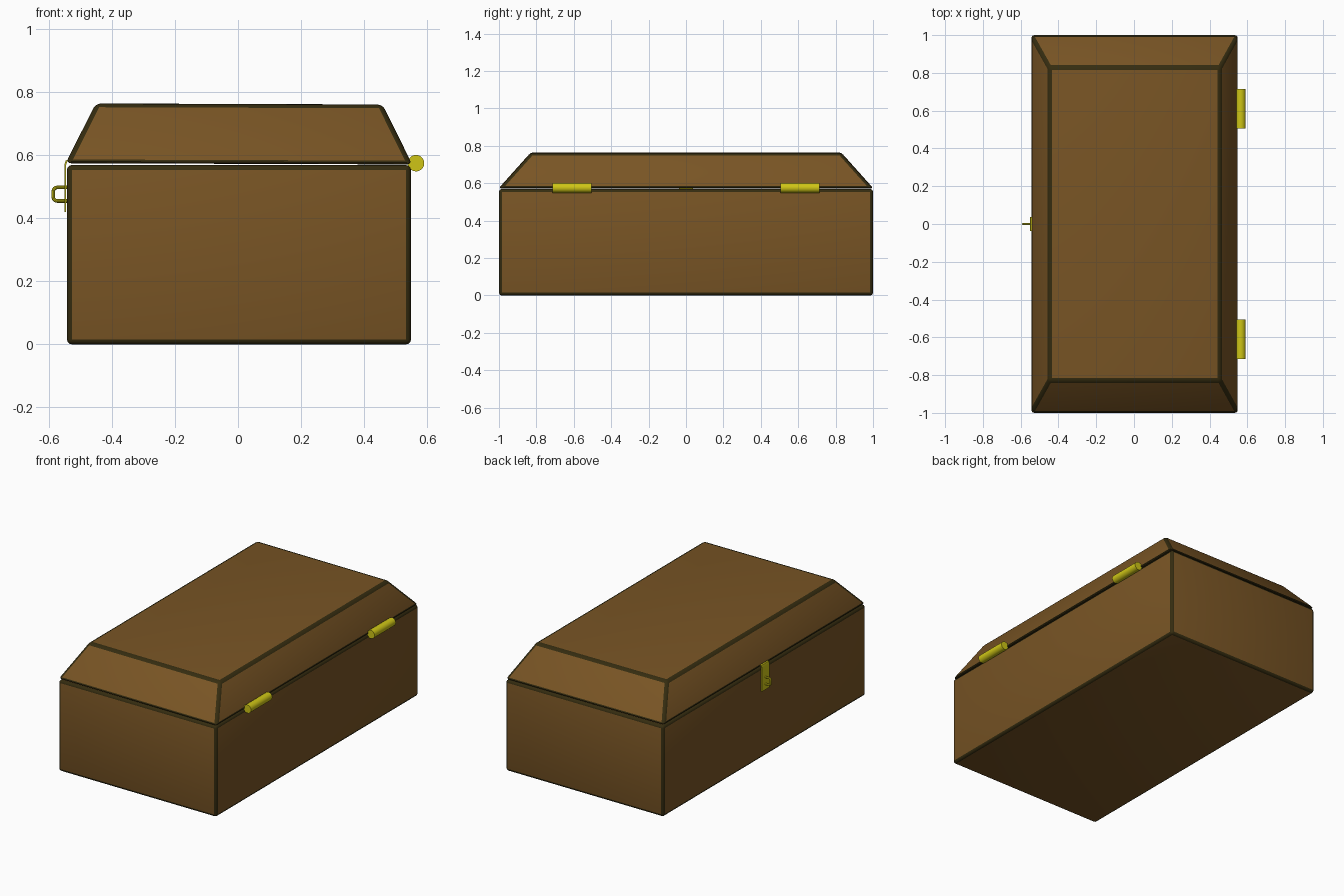
import bpy, bmesh, math
from mathutils import Matrix, Vector

old = bpy.data.objects.get("Cube")
if old:
    bpy.data.objects.remove(old, do_unlink=True)


def make_material(name, rgb):
    m = bpy.data.materials.new(name)
    m.use_nodes = True
    color = (*rgb, 1)
    m.diffuse_color = color
    m.node_tree.nodes["Principled BSDF"].inputs["Base Color"].default_value = color
    return m


WOOD = make_material("brown wood", (0.19, 0.09, 0.018))
TRIM = make_material("dark edge trim", (0.035, 0.025, 0.005))
BRASS = make_material("yellow brass", (0.62, 0.56, 0.008))


def add_object(name, bm, materials):
    bmesh.ops.recalc_face_normals(bm, faces=bm.faces)
    mesh = bpy.data.meshes.new(name)
    bm.to_mesh(mesh)
    bm.free()
    for m in materials:
        mesh.materials.append(m)
    ob = bpy.data.objects.new(name, mesh)
    bpy.context.collection.objects.link(ob)
    bpy.ops.object.select_all(action="DESELECT")
    ob.select_set(True)
    bpy.context.view_layer.objects.active = ob
    bpy.ops.object.shade_smooth_by_angle(angle=math.radians(35))
    return ob


def trimmed_block(name, base, top, z0, z1, tilt=0):
    """Tapered block whose rounded edges carry the dark trim."""
    bm = bmesh.new()
    bmesh.ops.create_cube(bm, size=2)
    for v in bm.verts:
        half, z = (top, z1) if v.co.z > 0 else (base, z0)
        v.co = (v.co.x * half[0] + CENTER, v.co.y * half[1], z)
    bmesh.ops.bevel(bm, geom=bm.edges[:], offset=0.016, segments=3,
                    profile=0.5, affect="EDGES", material=1)
    bmesh.ops.rotate(bm, verts=bm.verts, cent=(0.55, 0, z0),
                     matrix=Matrix.Rotation(math.radians(tilt), 3, "Y"))
    return add_object(name, bm, [WOOD, TRIM])


# Box and very slightly raised lid
CENTER = 0.003
trimmed_block("box_body", (0.546, 1), (0.546, 1), 0, 0.569)
trimmed_block("lid", (0.55, 1), (0.455, 0.83), 0.571, 0.761, tilt=0.2)

# Hinge barrels on the left side
for side, y in (("front", -0.61), ("back", 0.61)):
    bm = bmesh.new()
    bmesh.ops.create_cone(
        bm, cap_ends=True, segments=32, radius1=0.026, radius2=0.026, depth=0.21,
        matrix=Matrix.Translation((0.565, y, 0.575)) @ Matrix.Rotation(math.pi / 2, 4, "X"))
    add_object("hinge_" + side, bm, [BRASS])

# Hasp: thin strip bent over onto the lid
outer = [(-0.551, 0.42), (-0.551, 0.57), (-0.547, 0.583), (-0.535, 0.589)]
inner = [(-0.535, 0.583), (-0.542, 0.58), (-0.545, 0.57), (-0.545, 0.42)]
bm = bmesh.new()
face = bm.faces.new([bm.verts.new((x, -0.037, z)) for x, z in outer + inner])
extruded = bmesh.ops.extrude_face_region(bm, geom=[face])["geom"]
bmesh.ops.translate(bm, vec=(0, 0.074, 0),
                    verts=[g for g in extruded if isinstance(g, bmesh.types.BMVert)])
add_object("hasp", bm, [BRASS])

# Staple: round wire swept along a U with rounded corners
path = [Vector((-0.535, 0, 0.498))]
for turn in range(2):
    for i in range(5):
        a = math.pi / 2 + (turn + i / 4) * math.pi / 2
        z = 0.486 if turn == 0 else 0.467
        path.append(Vector((-0.574 + 0.012 * math.cos(a), 0, z + 0.012 * math.sin(a))))
path.append(Vector((-0.535, 0, 0.455)))

bm = bmesh.new()
SIDES = 10
rings = []
for i, p in enumerate(path):
    tangent = (path[min(i + 1, len(path) - 1)] - path[max(i - 1, 0)]).normalized()
    across = Vector((0, 1, 0))
    normal = tangent.cross(across)
    angles = [math.tau * k / SIDES for k in range(SIDES)]
    rings.append([bm.verts.new(p + 0.006 * (math.cos(a) * across + math.sin(a) * normal))
                  for a in angles])
for a, b in zip(rings, rings[1:]):
    for k in range(SIDES):
        n = (k + 1) % SIDES
        bm.faces.new((a[k], a[n], b[n], b[k]))
bm.faces.new(rings[0])
bm.faces.new(rings[-1])
add_object("staple", bm, [BRASS])
